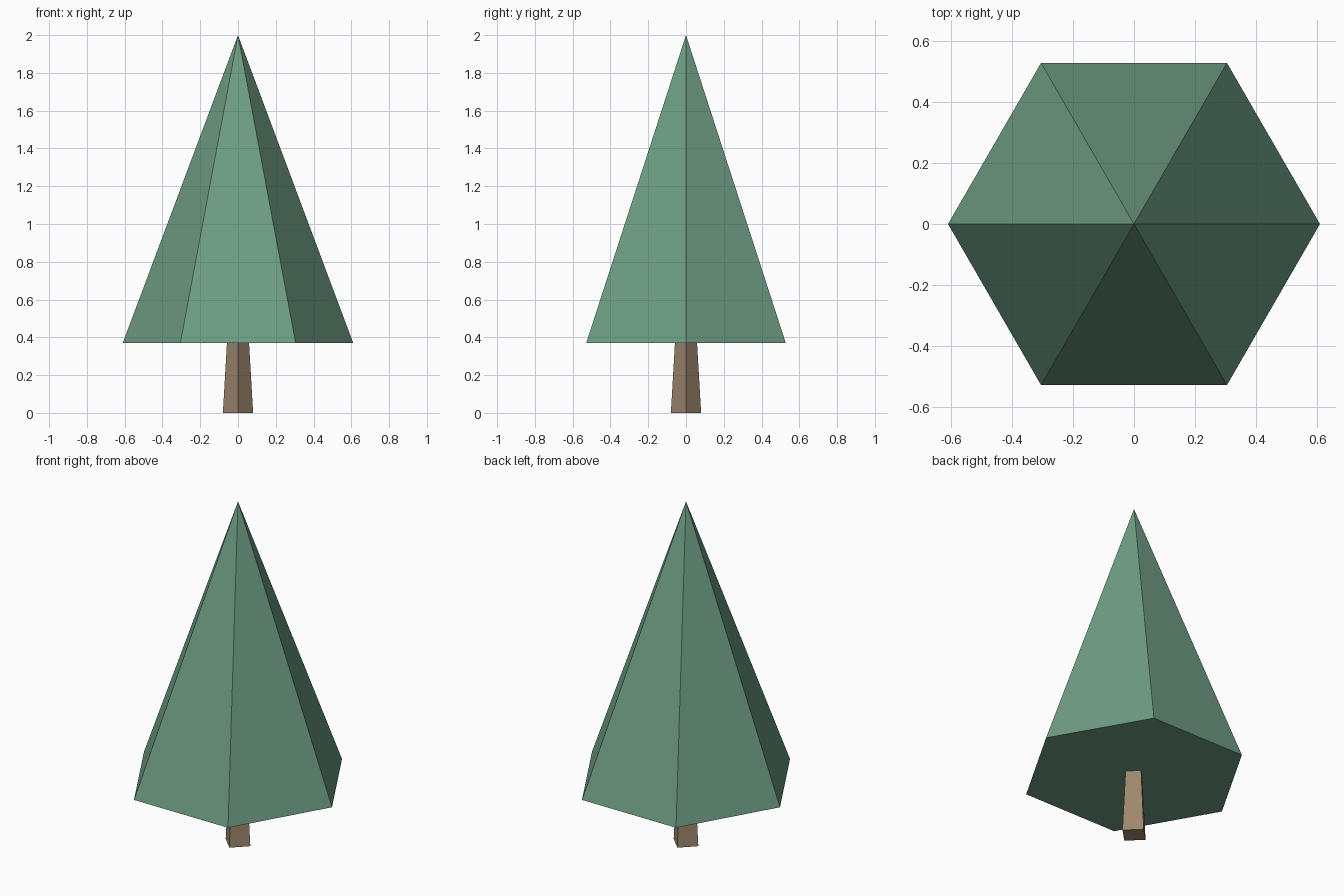
import bpy

if "Cube" in bpy.data.objects:
    bpy.data.objects.remove(bpy.data.objects["Cube"])


def flat_material(name, rgb):
    mat = bpy.data.materials.new(name)
    mat.diffuse_color = (*rgb, 1.0)
    mat.use_nodes = True
    mat.node_tree.nodes["Principled BSDF"].inputs["Base Color"].default_value = mat.diffuse_color
    return mat


def tapered(name, sides, r_bottom, r_top, z0, z1, mat):
    """Low-poly cone or frustum with one corner on each x axis direction."""
    bpy.ops.mesh.primitive_cone_add(
        vertices=sides, radius1=r_bottom, radius2=r_top, depth=z1 - z0,
        location=(0, 0, (z0 + z1) / 2), end_fill_type='NGON')
    obj = bpy.context.object
    obj.name = name
    # Blender starts cones with a corner on +y; turn it onto +x
    obj.rotation_euler.z = -1.5707963
    bpy.ops.object.transform_apply(location=False, rotation=True, scale=False)
    obj.data.materials.append(mat)
    return obj


bark = flat_material("bark brown", (0.342, 0.242, 0.156))
needles = flat_material("needle green", (0.156, 0.337, 0.227))

# Four-sided tapering trunk
tapered("trunk", 4, 0.08, 0.058, 0.0, 0.38, bark)

# Six-sided pointed crown with a closed underside
tapered("foliage", 6, 0.61, 0.0, 0.37, 2.0, needles)
